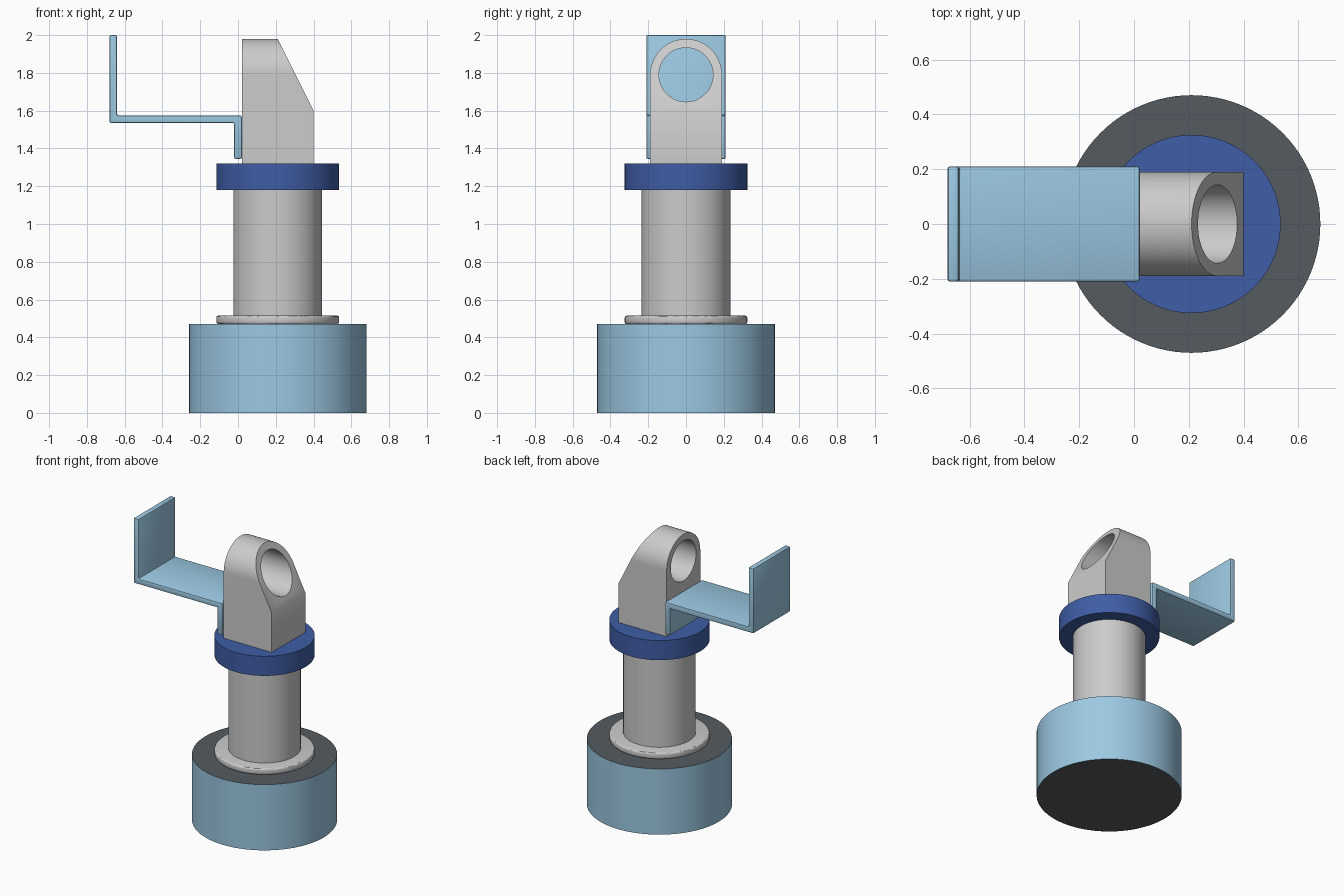
import bpy, bmesh, math
from mathutils import Vector

if "Cube" in bpy.data.objects:
    bpy.data.objects.remove(bpy.data.objects["Cube"])

AX = 0.21  # x of the common vertical axis


def material(name, rgb):
    m = bpy.data.materials.new(name)
    m.diffuse_color = (*rgb, 1)
    m.use_nodes = True
    m.node_tree.nodes["Principled BSDF"].inputs["Base Color"].default_value = m.diffuse_color
    return m


LIGHT = material("light_blue", (0.33, 0.58, 0.76))
DARK = material("dark_grey", (0.09, 0.105, 0.12))
BLUE = material("deep_blue", (0.05, 0.11, 0.38))


def activate(ob):
    bpy.ops.object.select_all(action='DESELECT')
    ob.select_set(True)
    bpy.context.view_layer.objects.active = ob


def smooth(ob):
    activate(ob)
    bpy.ops.object.shade_smooth_by_angle(angle=math.radians(30))


def disc(name, radius, z0, z1, mat=None):
    """Upright cylinder on the common axis."""
    bpy.ops.mesh.primitive_cylinder_add(vertices=96, radius=radius, depth=z1 - z0,
                                        location=(AX, 0, (z0 + z1) / 2))
    ob = bpy.context.object
    ob.name = name
    if mat:
        ob.data.materials.append(mat)
    return ob


def extrude(name, points, vector, mat=None):
    """Solid made by sweeping a closed outline along a vector."""
    bm = bmesh.new()
    face = bm.faces.new([bm.verts.new(p) for p in points])
    out = bmesh.ops.extrude_face_region(bm, geom=[face], use_keep_orig=True)
    verts = [g for g in out["geom"] if isinstance(g, bmesh.types.BMVert)]
    bmesh.ops.translate(bm, verts=verts, vec=Vector(vector))
    bmesh.ops.recalc_face_normals(bm, faces=bm.faces)
    mesh = bpy.data.meshes.new(name)
    bm.to_mesh(mesh)
    bm.free()
    ob = bpy.data.objects.new(name, mesh)
    bpy.context.collection.objects.link(ob)
    if mat:
        mesh.materials.append(mat)
    return ob


def bevel(ob, width, segments):
    mod = ob.modifiers.new("bevel", 'BEVEL')
    mod.width, mod.segments = width, segments
    mod.limit_method = 'ANGLE'
    activate(ob)
    bpy.ops.object.modifier_apply(modifier=mod.name)


# Base drum with dark end caps
base = disc("base", 0.47, 0, 0.47, LIGHT)
base.data.materials.append(DARK)
for poly in base.data.polygons:
    if abs(poly.normal.z) > 0.9:
        poly.material_index = 1
smooth(base)

# Washer, column and collar
washer = disc("washer", 0.325, 0.47, 0.515)
bevel(washer, 0.012, 3)
smooth(washer)
smooth(disc("column", 0.235, 0.50, 1.19))
smooth(disc("collar", 0.325, 1.18, 1.32, BLUE))

# Eye block: round-topped outline swept along x
R, ZC, X0, X1 = 0.19, 1.79, 0.02, 0.40
outline = [(X0, -R, 1.32), (X0, R, 1.32)]
outline += [(X0, R * math.cos(a), ZC + R * math.sin(a))
            for a in (math.pi * i / 48 for i in range(49))]
block = extrude("eye_block", outline, (X1 - X0, 0, 0))

# Sloping cut on the back of the block
bm = bmesh.new()
bm.from_mesh(block.data)
cut = bmesh.ops.bisect_plane(bm, geom=bm.verts[:] + bm.edges[:] + bm.faces[:],
                             plane_co=(0.21, 0, 1.98), plane_no=(2, 0, 1), clear_outer=True)
bmesh.ops.holes_fill(bm, edges=[g for g in cut["geom_cut"] if isinstance(g, bmesh.types.BMEdge)])
bmesh.ops.recalc_face_normals(bm, faces=bm.faces)
bm.to_mesh(block.data)
bm.free()

# Through hole in the block
bpy.ops.mesh.primitive_cylinder_add(vertices=96, radius=0.143, depth=1,
                                    location=(AX, 0, ZC), rotation=(0, math.pi / 2, 0))
cutter = bpy.context.object
cutter.name = "hole_cutter"
cutter.hide_render = True
mod = block.modifiers.new("hole", 'BOOLEAN')
mod.operation, mod.solver, mod.object = 'DIFFERENCE', 'EXACT', cutter
activate(block)
bpy.ops.object.modifier_apply(modifier=mod.name)
bpy.data.objects.remove(cutter)
smooth(block)

# Stepped bracket: folded strip profile swept along y
profile = [(-0.68, 2.0), (-0.68, 1.535), (-0.02, 1.535), (-0.02, 1.345),
           (0.02, 1.345), (0.02, 1.575), (-0.64, 1.575), (-0.64, 2.0)]
bracket = extrude("bracket", [(x, -0.21, z) for x, z in profile], (0, 0.42, 0), LIGHT)
bevel(bracket, 0.008, 2)
smooth(bracket)
